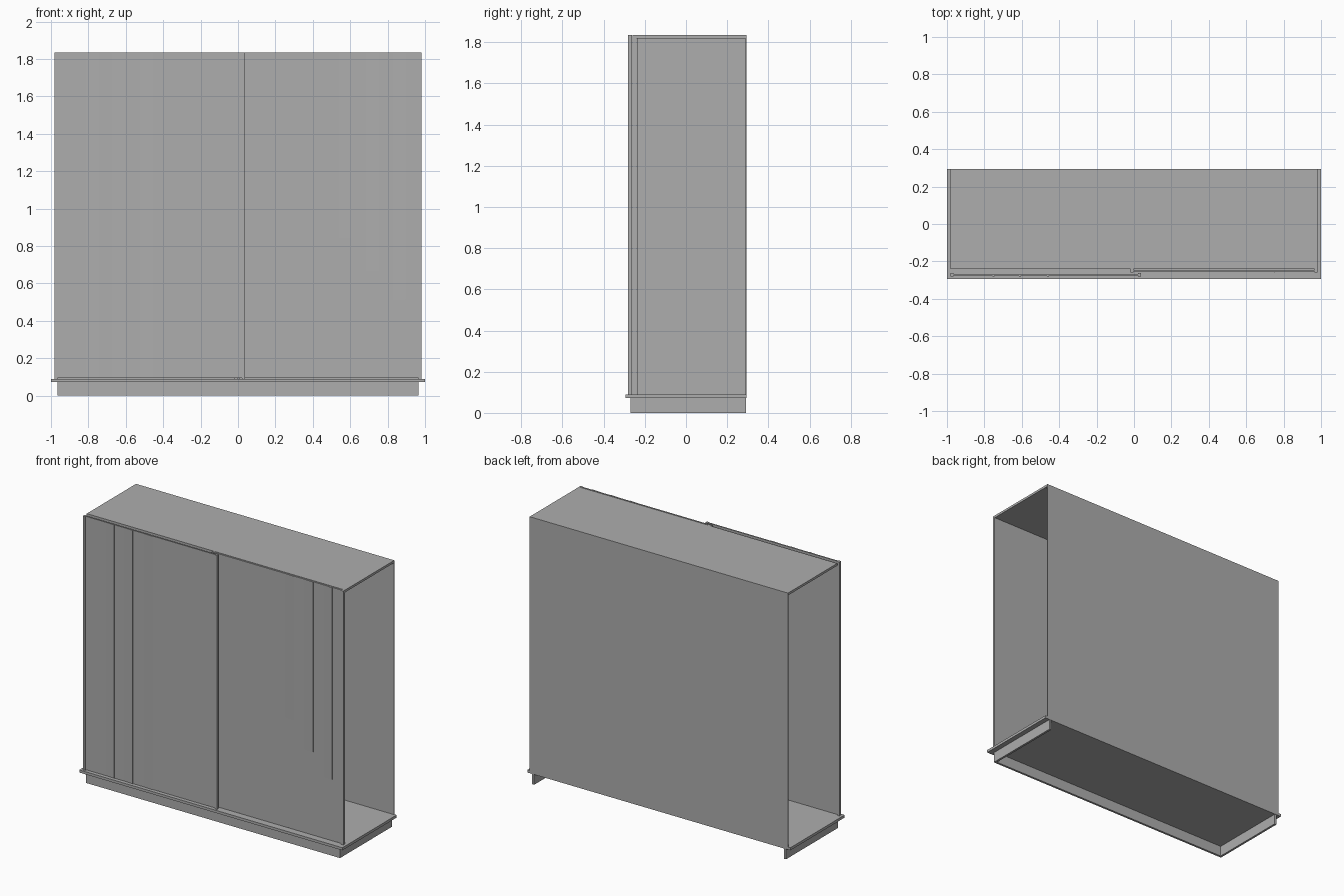
import bpy
import bmesh

cube = bpy.data.objects.get("Cube")
if cube:
    bpy.data.objects.remove(cube, do_unlink=True)

grey = bpy.data.materials.new("plain_grey")
grey.use_nodes = True
COLOUR = (0.42, 0.42, 0.42, 1)
grey.diffuse_color = COLOUR
grey.node_tree.nodes["Principled BSDF"].inputs["Base Color"].default_value = COLOUR


def prism(name, outline, z0, z1):
    """Extrude a flat xy outline between two heights."""
    bm = bmesh.new()
    face = bm.faces.new([bm.verts.new((x, y, z0)) for x, y in outline])
    top = bmesh.ops.extrude_face_region(bm, geom=[face])["geom"]
    bmesh.ops.translate(bm, vec=(0, 0, z1 - z0),
                        verts=[g for g in top if isinstance(g, bmesh.types.BMVert)])
    bmesh.ops.recalc_face_normals(bm, faces=bm.faces)
    mesh = bpy.data.meshes.new(name)
    bm.to_mesh(mesh)
    bm.free()
    mesh.materials.append(grey)
    obj = bpy.data.objects.new(name, mesh)
    bpy.context.collection.objects.link(obj)
    return obj


def box(name, x, y, z):
    return prism(name, [(x[0], y[0]), (x[1], y[0]), (x[1], y[1]), (x[0], y[1])], *z)


BACK, FLOOR, TOP = 0.295, 0.09, 1.835
SIDE = 0.982

# Plinth, open at the back
box("plinth_front", (-0.965, 0.965), (-0.27, -0.255), (0, 0.072))
for label, s in (("right", -1), ("left", 1)):
    xs = sorted((s * 0.965, s * 0.95))
    box("plinth_side_" + label, xs, (-0.255, BACK - 0.003), (0, 0.072))

# Carcass with open ends and a middle partition
box("base_board", (-1, 1), (-BACK, BACK), (0.072, FLOOR))
box("top_board", (-SIDE, SIDE), (-0.24, BACK), (TOP - 0.016, TOP))
box("back_panel", (-SIDE, SIDE), (BACK - 0.006, BACK), (FLOOR, TOP - 0.016))
box("partition", (-0.008, 0.008), (-0.238, BACK - 0.006), (FLOOR, TOP - 0.016))


def sliding_door(name, x0, x1, front, strip_ends, strip_lengths):
    """Door panel with upright edge profiles and shallow tapered strips."""
    back = front + 0.018
    face = front + 0.005
    bottom = FLOOR + 0.004
    box(name + "_panel", (x0 + 0.016, x1 - 0.016), (face, back - 0.004), (bottom, TOP))
    for i, x in enumerate((x0, x1 - 0.016)):
        box(f"{name}_edge_profile_{i + 1}", (x, x + 0.016), (front, back), (FLOOR, TOP))
    for i, (x, length) in enumerate(zip(strip_ends, strip_lengths)):
        outline = [(x - 0.065, face), (x, face - 0.004), (x, face)]
        prism(f"{name}_strip_{i + 1}", outline, TOP - length, TOP)


full = TOP - FLOOR - 0.004
sliding_door("front_door", -SIDE, 0.037, -0.281, (-0.745, -0.605, -0.455), (full,) * 3)
sliding_door("rear_door", -0.02, SIDE, -0.259, (0.605, 0.75, 0.895), (0.99, 1.17, 1.32))
